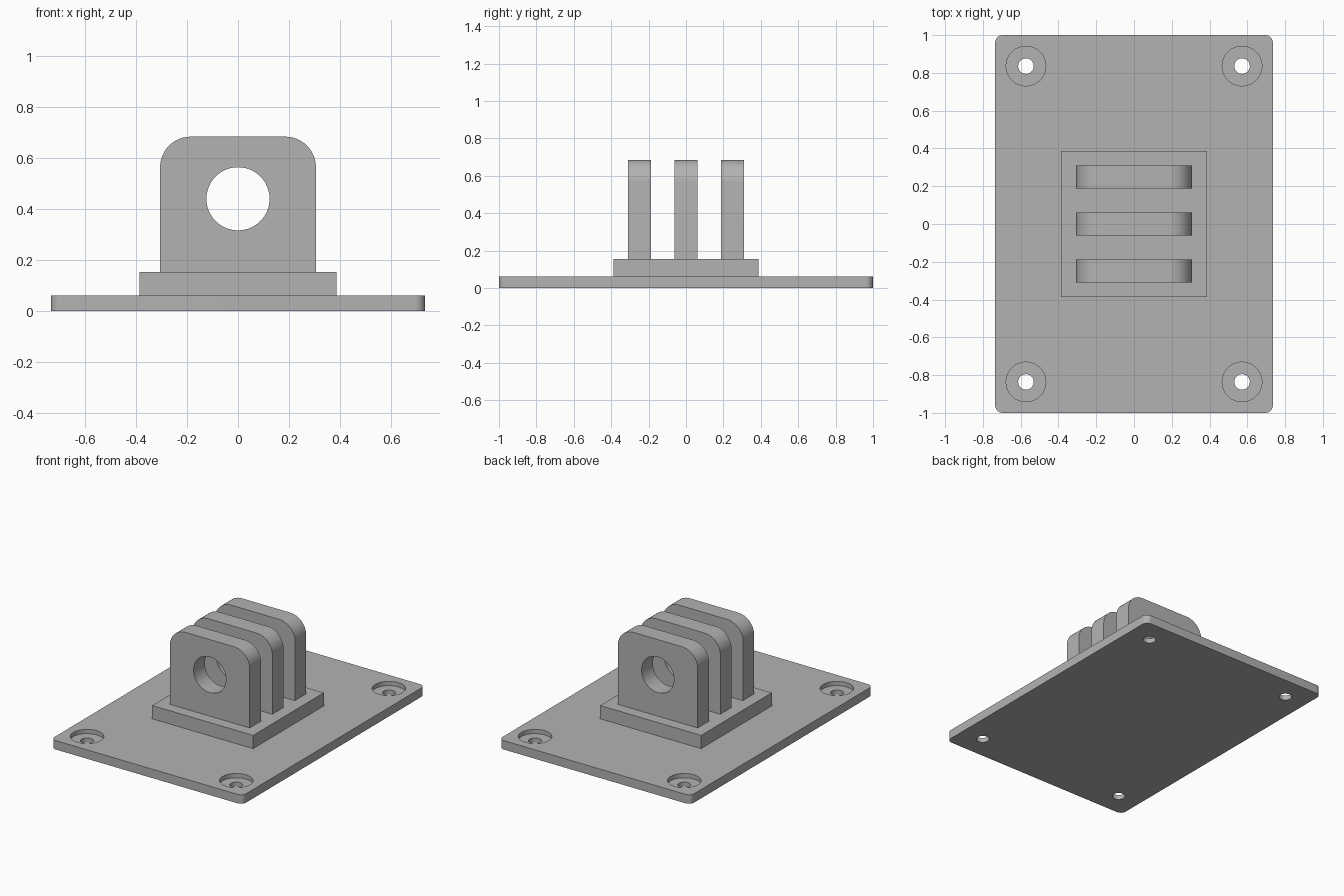
import bpy, bmesh, math
from mathutils import Matrix

cube = bpy.data.objects.get("Cube")
if cube:
    bpy.data.objects.remove(cube, do_unlink=True)

grey = bpy.data.materials.new("matte grey")
grey.use_nodes = True
grey.diffuse_color = (0.45, 0.45, 0.45, 1)
grey.node_tree.nodes["Principled BSDF"].inputs["Base Color"].default_value = (0.45, 0.45, 0.45, 1)


def make_object(name, bm):
    mesh = bpy.data.meshes.new(name)
    bm.to_mesh(mesh)
    bm.free()
    mesh.materials.append(grey)
    obj = bpy.data.objects.new(name, mesh)
    bpy.context.collection.objects.link(obj)
    return obj


def box(name, low, high, radius=0, rounded=None):
    """Box between two corners, with the edges chosen by a rule rounded."""
    bm = bmesh.new()
    bmesh.ops.create_cube(bm, size=1)
    for v in bm.verts:
        v.co = [lo if c < 0 else hi for c, lo, hi in zip(v.co, low, high)]
    if rounded:
        edges = [e for e in bm.edges if rounded(e)]
        bmesh.ops.bevel(bm, geom=edges, offset=radius, segments=12,
                        profile=0.5, affect='EDGES')
    return make_object(name, bm)


def cut_cylinder(obj, centre, radius, depth, axis='Z'):
    """Bore a round hole through the object."""
    bm = bmesh.new()
    bmesh.ops.create_cone(bm, cap_ends=True, segments=64, radius1=radius,
                          radius2=radius, depth=depth)
    turn = Matrix.Rotation(math.pi / 2, 4, 'X') if axis == 'Y' else Matrix()
    bm.transform(Matrix.Translation(centre) @ turn)
    cutter = make_object("hole_cutter", bm)
    cutter.hide_render = True
    mod = obj.modifiers.new("hole", 'BOOLEAN')
    mod.operation = 'DIFFERENCE'
    mod.solver = 'EXACT'
    mod.object = cutter
    bpy.context.view_layer.objects.active = obj
    bpy.ops.object.modifier_apply(modifier=mod.name)
    bpy.data.objects.remove(cutter, do_unlink=True)


def smooth(obj):
    bpy.ops.object.select_all(action='DESELECT')
    obj.select_set(True)
    bpy.context.view_layer.objects.active = obj
    bpy.ops.object.shade_smooth_by_angle(angle=math.radians(30))


def is_vertical(e):
    a, b = e.verts
    return abs(a.co.z - b.co.z) > 0.01


def is_top_shoulder(e):
    a, b = e.verts
    return abs(a.co.y - b.co.y) > 0.01 and min(a.co.z, b.co.z) > 0.5


PLATE_TOP, PEDESTAL_TOP, FIN_TOP = 0.062, 0.154, 0.685

# Base plate with four counterbored screw holes
plate = box("base_plate", (-0.735, -1, 0), (0.735, 1, PLATE_TOP), 0.04, is_vertical)
for x in (-0.572, 0.572):
    for y in (-0.836, 0.836):
        cut_cylinder(plate, (x, y, 0), 0.041, 0.4)
        cut_cylinder(plate, (x, y, PLATE_TOP + 0.07), 0.105, 0.2)
smooth(plate)

# Raised pedestal
box("pedestal", (-0.387, -0.387, PLATE_TOP), (0.387, 0.387, PEDESTAL_TOP))

# Three upright fins sharing one pivot bore
for name, y in (("front_fin", -0.248), ("middle_fin", 0), ("back_fin", 0.248)):
    fin = box(name, (-0.306, y - 0.061, PEDESTAL_TOP), (0.306, y + 0.061, FIN_TOP),
              0.12, is_top_shoulder)
    cut_cylinder(fin, (0, y, 0.441), 0.124, 0.4, 'Y')
    smooth(fin)
